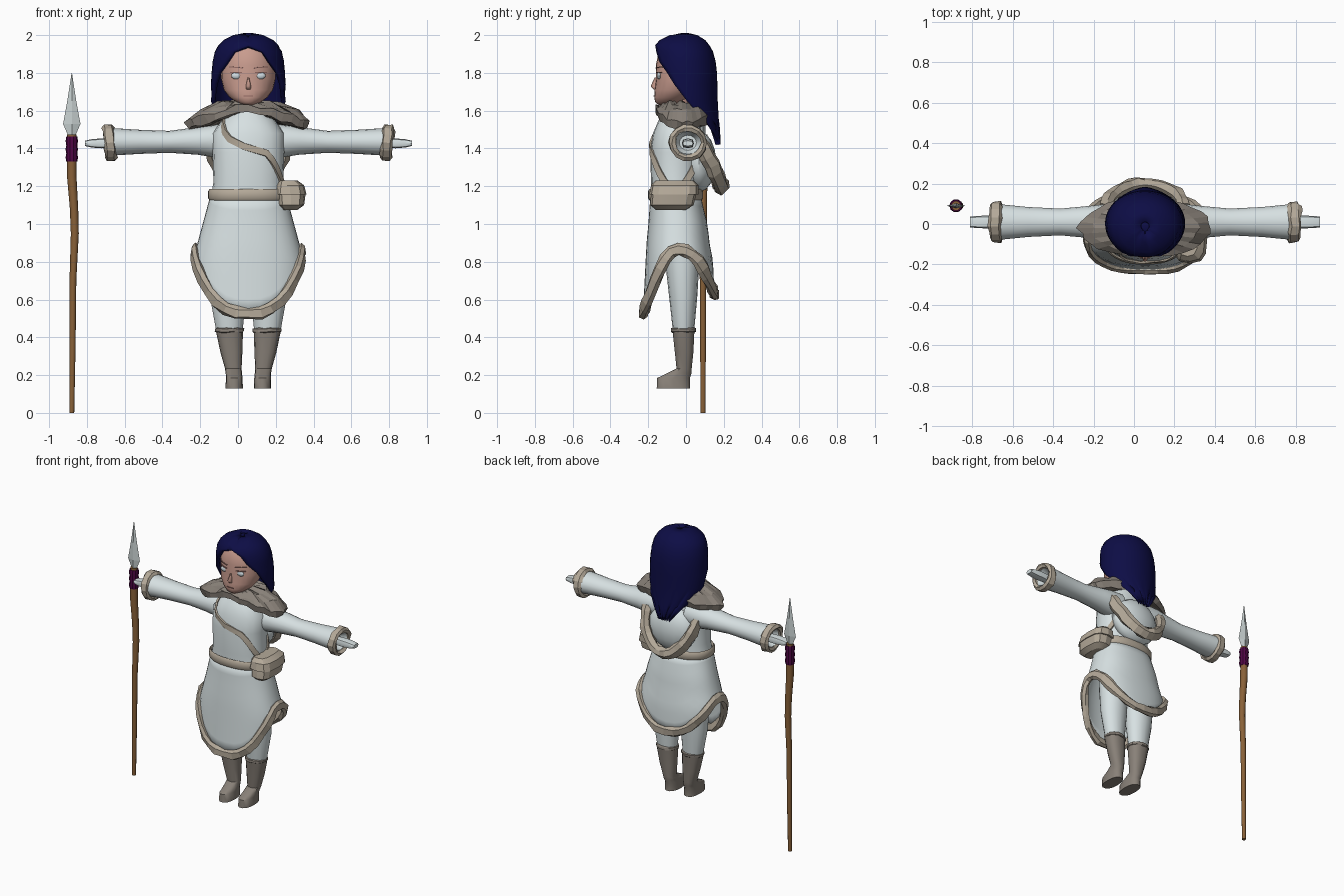
import bpy, bmesh, math, random
from math import sin, cos, pi, tau
from mathutils import Vector

random.seed(4)
cube = bpy.data.objects.get("Cube")
if cube:
    bpy.data.objects.remove(cube, do_unlink=True)

BODY_X = 0.055  # the figure stands a little to its left, balancing the spear


def material(name, *rgb):
    m = bpy.data.materials.new(name)
    m.use_nodes = True
    m.diffuse_color = (*rgb, 1)
    m.node_tree.nodes["Principled BSDF"].inputs["Base Color"].default_value = (*rgb, 1)
    return m


cloth = material("pale cloth", 0.68, 0.75, 0.76)
trim = material("tan fur", 0.46, 0.40, 0.32)
taupe = material("taupe fur", 0.25, 0.22, 0.19)
navy = material("navy hair", 0.004, 0.004, 0.06)
skin = material("skin", 0.58, 0.33, 0.27)
wood = material("wood", 0.25, 0.12, 0.04)
purple = material("purple wrap", 0.08, 0.002, 0.06)
steel = material("steel", 0.58, 0.64, 0.64)
eye_white = material("eye white", 0.62, 0.7, 0.74)
shade = material("brow and lip", 0.3, 0.15, 0.13)


def grid(name, rows, mat, around=True, loop=False, caps=True, smooth=40, thick=0):
    """Skin a list of point rows; around closes each row, loop joins last to first."""
    bm = bmesh.new()
    verts = [[bm.verts.new(p) for p in row] for row in rows]
    n = len(rows[0])
    for i in range(len(rows) if loop else len(rows) - 1):
        a, b = verts[i], verts[(i + 1) % len(rows)]
        for j in range(n if around else n - 1):
            k = (j + 1) % n
            bm.faces.new((a[j], a[k], b[k], b[j]))
    if caps and around and not loop:
        bm.faces.new(verts[0])
        bm.faces.new(verts[-1])
    bmesh.ops.remove_doubles(bm, verts=bm.verts, dist=0.0005)
    bmesh.ops.recalc_face_normals(bm, faces=bm.faces)
    mesh = bpy.data.meshes.new(name)
    bm.to_mesh(mesh)
    bm.free()
    mesh.materials.append(mat)
    if smooth:
        mesh.polygons.foreach_set("use_smooth", [True] * len(mesh.polygons))
        mesh.set_sharp_from_angle(angle=math.radians(smooth))
    obj = bpy.data.objects.new(name, mesh)
    obj.location.x = BODY_X
    bpy.context.collection.objects.link(obj)
    if thick:
        mod = obj.modifiers.new("thickness", "SOLIDIFY")
        mod.thickness, mod.offset = thick, 0
    return obj


def power(v, p):
    return math.copysign(abs(v) ** (2 / p), v)


def loft(name, rings, mat, axis="z", n=16, p=2, turn=0, **kw):
    """Rings are (x, y, z, radius, radius) across the chosen axis."""
    rows = []
    for x, y, z, a, b in rings:
        angles = [turn + tau * i / n for i in range(n)]
        uv = [(a * power(cos(t), p), b * power(sin(t), p)) for t in angles]
        rows.append([(x + u, y + v, z) if axis == "z" else (x, y + u, z + v) for u, v in uv])
    return grid(name, rows, mat, **kw)


def at(table, z):
    """Interpolate a table of (z, half width, front y, back y, ...) from top down."""
    z = min(max(z, table[-1][0]), table[0][0])
    for hi, lo in zip(table, table[1:]):
        if z >= lo[0]:
            f = (hi[0] - z) / (hi[0] - lo[0])
            return [h + (l - h) * f for h, l in zip(hi[1:], lo[1:])]


def point(table, z, t, grow=0, p=2):
    """Surface point at height z and angle t, measured from the front."""
    w, front, back = at(table, z)[:3]
    mid, r = (front + back) / 2, (back - front) / 2
    return Vector(((w + grow) * power(sin(t), p), mid - (r + grow) * power(cos(t), p), z))


def stack(name, table, mat, heights, n=20, grow=0, p=2):
    rows = [[point(table, z, tau * i / n, grow, p) for i in range(n)] for z in heights]
    return grid(name, rows, mat)


def band(name, path, centre, out, across, mat, loop=True, rough=0.0, sides=6):
    """Strip or fur roll along a path, thick away from the centre and wide across."""
    rows = []
    for i, q in enumerate(path):
        nxt = path[(i + 1) % len(path)] if loop or i + 1 < len(path) else q
        prev = path[i - 1] if loop or i else q
        tangent = (nxt - prev).normalized()
        o = q - centre(q)
        o = (o - tangent * o.dot(tangent)).normalized()
        side = tangent.cross(o)
        row = []
        for k in range(sides):
            t = tau * (k + 0.5) / sides
            s = 1 + random.uniform(-rough, rough)
            row.append(q + o * power(cos(t), 3) * out * s + side * power(sin(t), 3) * across * s)
        rows.append(row)
    return grid(name, rows, mat, loop=loop, smooth=0 if rough else 40)


def blob(name, centre, size, mat, n=12):
    rings = []
    for i in range(n // 2 + 1):
        t = pi * i / (n // 2)
        rings.append((centre[0], centre[1], centre[2] + size[2] * cos(t),
                      size[0] * sin(t), size[1] * sin(t)))
    return loft(name, rings, mat, n=n, caps=False)


# Tunic: one profile shared by torso, skirt, belt and strap
figure = [(1.62, 0.05, -0.09, 0.05), (1.55, 0.14, -0.145, 0.07), (1.48, 0.19, -0.175, 0.08),
          (1.38, 0.19, -0.19, 0.08), (1.22, 0.185, -0.185, 0.07), (1.14, 0.2, -0.185, 0.075),
          (1.0, 0.238, -0.195, 0.11), (0.9, 0.265, -0.205, 0.12), (0.8, 0.295, -0.21, 0.14),
          (0.5, 0.3, -0.225, 0.15)]
stack("torso", figure, cloth, [row[0] for row in figure[:6]], p=2.3)


def hem(t):
    s = abs(sin(t))
    return 0.525 + 0.34 * s ** 2.4 if cos(t) > 0 else 0.625 + 0.24 * s ** 2


ANGLES = [tau * i / 36 for i in range(36)]
skirt_rows = []
for f in range(9):
    skirt_rows.append([point(figure, 1.15 + (hem(t) - 1.15) * f / 8, t, p=2.3) for t in ANGLES])
grid("skirt", skirt_rows, cloth, caps=False, thick=0.008)


def axis_point(q):
    return Vector((0, -0.04, q.z))


hem_path = [point(figure, hem(t), t, 0.006, 2.3) for t in ANGLES]
band("skirt_fur_hem", hem_path, axis_point, 0.022, 0.033, trim, rough=0.2)
belt_path = [point(figure, 1.155, t, 0.008, 2.3) for t in ANGLES]
band("belt", belt_path, axis_point, 0.009, 0.03, trim)
for side, turn in (("front", 0), ("back", pi)):
    path = []
    for i in range(11):
        z, x = 1.56 - 0.037 * i, -0.125 + 0.031 * i
        t = math.asin(max(-1, min(1, power(x / at(figure, z)[0], 4 / 2.3 * 2.645))))
        path.append(point(figure, z, pi - t if turn else t, 0.005, 2.3))
    band("shoulder_strap_" + side, path, axis_point, 0.007, 0.022, trim, loop=False, sides=4)

# Pouch on the left hip
loft("pouch", [(0.22, -0.08, 1.075, 0.04, 0.08), (0.225, -0.075, 1.10, 0.07, 0.115),
               (0.225, -0.065, 1.16, 0.078, 0.12), (0.215, -0.06, 1.21, 0.06, 0.115)],
     trim, p=3, n=12, smooth=25)
loft("pouch_flap", [(0.222, -0.065, 1.155, 0.086, 0.13), (0.22, -0.06, 1.205, 0.075, 0.125),
                    (0.21, -0.06, 1.23, 0.05, 0.1)], trim, p=3, n=12, smooth=25)

# Limbs, mirrored
for side, s in (("left", 1), ("right", -1)):
    loft(side + "_sleeve", [(s * x, 0.01, z, a, b) for x, z, a, b in (
        (0.1, 1.44, 0.085, 0.09), (0.2, 1.44, 0.088, 0.084), (0.27, 1.44, 0.08, 0.073),
        (0.42, 1.435, 0.066, 0.058), (0.58, 1.435, 0.074, 0.064), (0.74, 1.435, 0.09, 0.074),
        (0.745, 1.43, 0.07, 0.06), (0.7, 1.43, 0.045, 0.04))], cloth, axis="x")
    cuff = [Vector((s * (0.735 + 0.008 * sin(t)), 0.01 + 0.085 * cos(t), 1.43 + 0.08 * sin(t)))
            for t in (tau * i / 14 for i in range(14))]
    band(side + "_fur_cuff", cuff, lambda q: Vector((q.x, 0.01, 1.43)), 0.019, 0.031,
         trim, rough=0.22)
    loft(side + "_hand", [(s * x, 0.01, 1.427, a, b) for x, a, b in (
        (0.68, 0.025, 0.025), (0.78, 0.032, 0.026), (0.83, 0.03, 0.022), (0.865, 0.027, 0.014))],
        cloth, axis="x", n=8, p=3)
    loft(side + "_leg", [(s * x, y, z, a, b) for x, y, z, a, b in (
        (0.1, -0.025, 1.0, 0.1, 0.1), (0.105, -0.02, 0.82, 0.103, 0.092),
        (0.108, -0.015, 0.62, 0.096, 0.075), (0.1, -0.013, 0.42, 0.068, 0.055))], cloth)
    loft(side + "_boot", [(s * x, y, z, a, b) for x, y, z, a, b in (
        (0.1, -0.013, 0.445, 0.073, 0.062), (0.099, -0.013, 0.42, 0.07, 0.058),
        (0.09, -0.01, 0.32, 0.058, 0.05), (0.08, -0.01, 0.235, 0.044, 0.041),
        (0.077, -0.035, 0.21, 0.043, 0.066), (0.075, -0.066, 0.185, 0.044, 0.088),
        (0.075, -0.067, 0.13, 0.046, 0.09))], taupe, n=14, p=2.4)
    boot_top = [Vector((s * 0.1 + 0.07 * cos(t), -0.013 + 0.06 * sin(t), 0.438))
                for t in (tau * i / 14 for i in range(14))]
    band(side + "_boot_rim", boot_top, lambda q, s=s: Vector((s * 0.1, -0.013, q.z)),
         0.008, 0.012, taupe, rough=0.3)

# Fur mantle on the shoulders: narrow at the front, widest over the arms
mantle = []
for i in range(32):
    t = tau * i / 32
    s = abs(sin(t))
    low = 1.6 - 0.095 * s if cos(t) > 0 else 1.54 - 0.035 * s
    section = ((0.16, 1.59), (0.2, 1.645), (0.5, 1.65 - 0.01 * s), (0.8, 1.625 - 0.02 * s),
               (1.0, low + 0.04), (0.93, low), (0.6, low + 0.02))
    row = []
    for f, z in section:
        f *= 1 + random.uniform(-0.05, 0.05)
        x, y = 0.33 * f * sin(t), -0.02 - (0.055 + 0.09 * f) * cos(t)
        row.append((x, y, z + random.uniform(-0.012, 0.012)))
    mantle.append(row)
grid("fur_mantle", mantle, taupe, loop=True, smooth=0)

# Lowered hood hanging on the back
blob("hood", (0, 0.07, 1.33), (0.18, 0.09, 0.16), cloth, n=16)
hood_path = []
for i in range(17):
    t = pi * i / 16
    hood_path.append(Vector((0.195 * cos(t), 0.07 + 0.12 * sin(t), 1.43 - 0.235 * sin(t) ** 1.2)))
band("hood_fur_edge", hood_path, lambda q: Vector((0, 0.02, 1.42)), 0.034, 0.042, trim,
     loop=False, rough=0.2)

# Head and face
head = [(1.97, 0.03, -0.07, 0.0), (1.95, 0.09, -0.115, 0.05), (1.91, 0.125, -0.145, 0.08),
        (1.84, 0.144, -0.16, 0.1), (1.77, 0.144, -0.158, 0.09), (1.71, 0.13, -0.166, 0.06),
        (1.67, 0.1, -0.168, 0.02), (1.645, 0.065, -0.163, -0.02), (1.63, 0.03, -0.145, -0.06)]
stack("head", head, skin, [row[0] for row in head], n=24)
loft("neck", [(0, -0.03, z, 0.05, 0.05) for z in (1.56, 1.7)], skin)
loft("nose", [(0, -0.16, 1.775, 0.004, 0.006), (0, -0.167, 1.73, 0.014, 0.02),
              (0, -0.16, 1.712, 0.012, 0.012)], skin, n=8, smooth=60)


def face_strip(name, x0, x1, z0, z1, half, mat):
    path = []
    for i in range(6):
        z = z0 + (z1 - z0) * i / 5
        t = math.asin((x0 + (x1 - x0) * i / 5) / at(head, z)[0])
        path.append(point(head, z, t, 0.002))
    band(name, path, axis_point, 0.003, half, mat, loop=False, sides=4)


for side, s in (("left", 1), ("right", -1)):
    spot = point(head, 1.785, s * 0.45)
    blob(side + "_eye", (spot.x, spot.y + 0.004, spot.z), (0.029, 0.012, 0.019), eye_white)
    face_strip(side + "_eyelid", s * 0.034, s * 0.095, 1.802, 1.802, 0.004, shade)
    face_strip(side + "_brow", s * 0.03, s * 0.1, 1.826, 1.832, 0.003, shade)
face_strip("mouth", -0.024, 0.024, 1.678, 1.678, 0.004, shade)

# Hair: rows of (z, half width, front, back, cosine where the face opening starts)
hair = [(2.0, 0.02, -0.03, 0.01, 1), (1.99, 0.075, -0.085, 0.055, 1),
        (1.965, 0.125, -0.135, 0.095, 1), (1.94, 0.15, -0.155, 0.115, 1),
        (1.91, 0.167, -0.162, 0.132, 0.9), (1.86, 0.178, -0.165, 0.146, 0.8),
        (1.8, 0.184, -0.16, 0.153, 0.57), (1.74, 0.187, -0.155, 0.155, 0.38),
        (1.65, 0.187, -0.15, 0.157, -0.02), (1.56, 0.175, -0.13, 0.162, -0.5),
        (1.49, 0.15, -0.1, 0.168, -0.75), (1.42, 0.1, -0.05, 0.172, -0.9)]
locks = []
for z, *_, opening in hair:
    start = math.acos(opening)
    row = []
    for i in range(29):
        q = point(hair, z, start + (tau - 2 * start) * i / 28)
        if z > 1.95 and abs(q.x) < 0.015 and q.y < 0:
            q.z -= 0.015  # centre parting
        if z < 1.5:
            q.z += 0.03 * abs(i % 4 - 2) / 2
        row.append(q)
    locks.append(row)
grid("hair", locks, navy, around=False, smooth=60, thick=0.022)
blob("hair_crown", (0, -0.015, 1.95), (0.09, 0.07, 0.05), navy)

# Spear standing beside the right hand
SX, SY = -0.935, 0.09
loft("spear_shaft", [(SX + x, SY, z, r, r) for x, z, r in (
    (0, 0, 0.013), (0.004, 0.35, 0.016), (0.006, 0.7, 0.018), (0.016, 0.95, 0.021),
    (0.012, 1.08, 0.022), (0, 1.25, 0.025), (0, 1.475, 0.024))], wood, n=10)
loft("spear_wrap", [(SX, SY, 1.33 + 0.022 * i, 0.029 + 0.004 * (i % 2), 0.029 + 0.004 * (i % 2))
                    for i in range(7)], purple, n=10, smooth=20)
loft("spear_blade", [(SX, SY, z, a, b) for z, a, b in (
    (1.46, 0.016, 0.012), (1.53, 0.046, 0.013), (1.65, 0.024, 0.009), (1.8, 0.001, 0.001))],
    steel, n=4, smooth=0)
